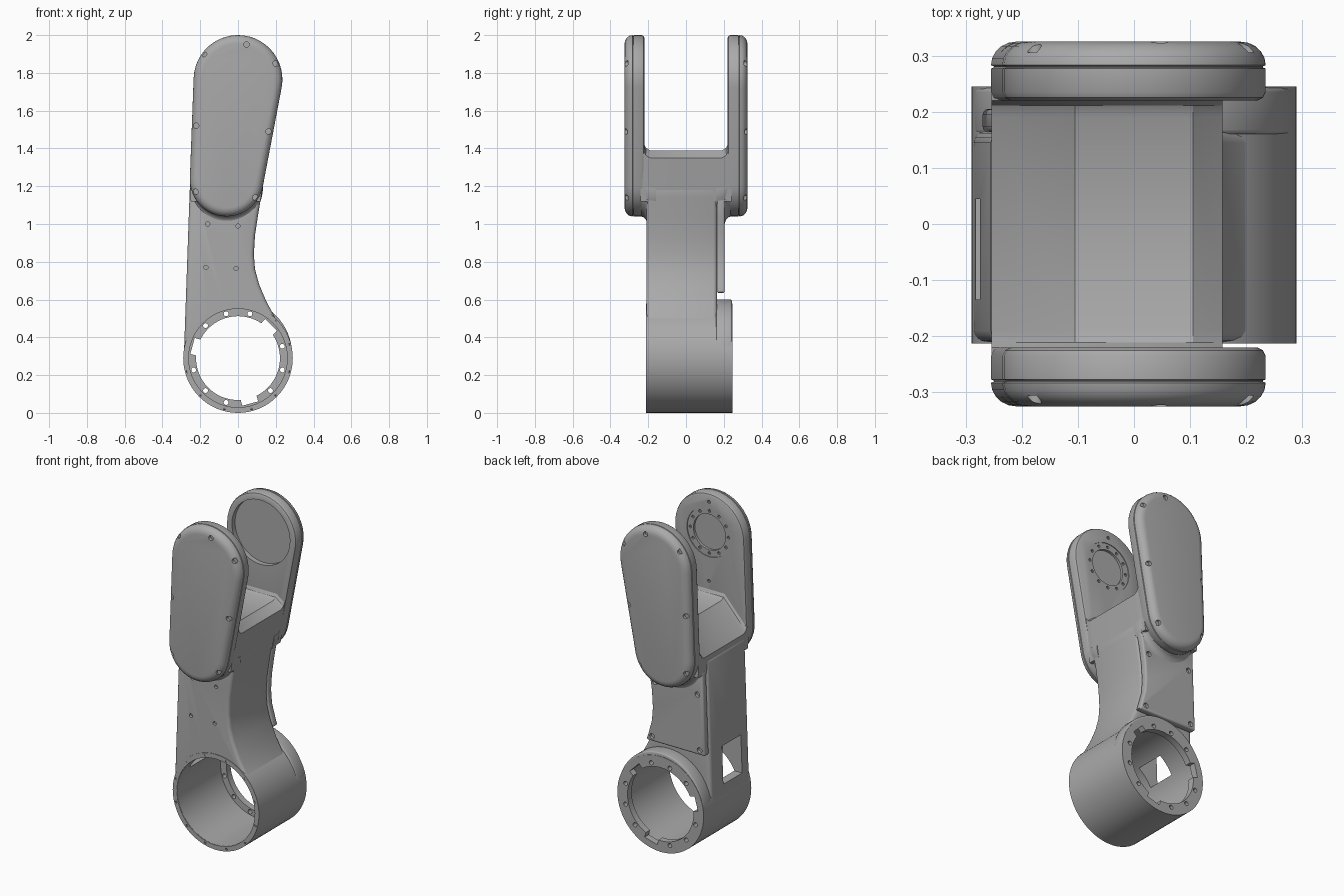
import bpy, bmesh, math
from math import sin, cos, radians, pi

old = bpy.data.objects.get("Cube")
if old:
    bpy.data.objects.remove(old, do_unlink=True)

grey = bpy.data.materials.new("machined_grey")
grey.use_nodes = True
COLOUR = (0.4, 0.4, 0.4, 1)
grey.diffuse_color = COLOUR
grey.node_tree.nodes["Principled BSDF"].inputs["Base Color"].default_value = COLOUR

RING_Z = 0.29          # centre height of the lower bore
HEAD_Z = 1.765         # centre height of the fork pivots


def loft(name, solids, closed=False):
    """Each solid is a list of equal-length point rings, skinned and capped."""
    bm = bmesh.new()
    for rings in solids:
        vs = [[bm.verts.new(p) for p in ring] for ring in rings]
        pairs = list(zip(vs, vs[1:])) + ([(vs[-1], vs[0])] if closed else [])
        n = len(vs[0])
        for a, b in pairs:
            for i in range(n):
                j = (i + 1) % n
                bm.faces.new((a[i], a[j], b[j], b[i]))
        if not closed:
            bm.faces.new(vs[0])
            bm.faces.new(vs[-1])
    bmesh.ops.recalc_face_normals(bm, faces=bm.faces)
    me = bpy.data.meshes.new(name)
    bm.to_mesh(me)
    bm.free()
    me.materials.append(grey)
    ob = bpy.data.objects.new(name, me)
    bpy.context.collection.objects.link(ob)
    return ob


def at_y(outline, y):
    return [(x, y, z) for x, z in outline]


def prism(outline, y0, y1):
    return [at_y(outline, y0), at_y(outline, y1)]


def circle(x, z, rx, n=48, rz=None):
    rz = rz or rx
    return [(x + rx * cos(2 * pi * i / n), z + rz * sin(2 * pi * i / n)) for i in range(n)]


def disc(x, z, r, y0, y1, n=16):
    return prism(circle(x, z, r, n), y0, y1)


def polar(r, deg):
    return r * cos(radians(deg)), RING_Z + r * sin(radians(deg))


def finish(ob, cuts=(), bevel=0):
    """Bevel the rim, cut the given solids away, then shade."""
    bpy.ops.object.select_all(action='DESELECT')
    bpy.context.view_layer.objects.active = ob
    ob.select_set(True)
    if bevel:
        m = ob.modifiers.new("round", 'BEVEL')
        m.width, m.segments = bevel, 3
        m.limit_method, m.angle_limit = 'ANGLE', radians(60)
        bpy.ops.object.modifier_apply(modifier=m.name)
    for solids in cuts:
        cutter = loft("cutter", solids)
        cutter.hide_render = True
        m = ob.modifiers.new("cut", 'BOOLEAN')
        m.operation, m.solver, m.object = 'DIFFERENCE', 'EXACT', cutter
        bpy.ops.object.modifier_apply(modifier=m.name)
        bpy.data.objects.remove(cutter, do_unlink=True)
    bpy.ops.object.shade_smooth_by_angle(angle=radians(32))


def pill(inset=0.0):
    """Outline of the fork arm: two circles of different size and their tangents."""
    top, bottom, low_x, low_z = 0.235, 0.195, -0.06, 1.235
    dx, dz = -low_x, HEAD_Z - low_z
    axis = math.atan2(dz, dx)
    half = pi / 2 + math.asin((top - bottom) / math.hypot(dx, dz))
    pts = []
    for i in range(25):
        a = axis - half + 2 * half * i / 24
        pts.append(((top - inset) * cos(a), HEAD_Z + (top - inset) * sin(a)))
    for i in range(21):
        a = axis + half + (2 * pi - 2 * half) * i / 20
        pts.append((low_x + (bottom - inset) * cos(a), low_z + (bottom - inset) * sin(a)))
    return pts


bore = [disc(0, RING_Z, 0.261, -0.4, 0.4, 48)]
window = [prism([(-0.4, 0.41), (-0.15, 0.41), (-0.15, 0.64), (-0.4, 0.64)], -0.135, 0.045)]

# Main arm body
right_edge = [(0.15, 0.59), (0.112, 0.68), (0.09, 0.76), (0.084, 0.84),
              (0.09, 0.94), (0.105, 1.04), (0.122, 1.14), (0.132, 1.2)]
lower = [polar(0.287, 180 + 225 * i / 30) for i in range(31)]
body = loft("arm_body", [prism(lower + right_edge + [(-0.255, 1.2)], -0.21, 0.165)])
screws = [disc(x, z, 0.011, -0.25, -0.195)
          for x, z in ((-0.16, 1.0), (0, 0.99), (-0.17, 0.77), (-0.01, 0.765))]
finish(body, [bore, window, screws], 0.02)

# Rear access plate
plate = loft("rear_plate", [prism(
    [(-0.27, 0.635), (0.126, 0.635)] + right_edge[1:-1] + [(-0.252, 1.14)], 0.163, 0.205)])
holes = [disc(x, z, 0.016, 0.188, 0.25)
         for x, z in ((-0.22, 1.0), (0.065, 1.0), (-0.235, 0.665), (0.085, 0.665))]
finish(plate, [holes], 0.01)

# Collar behind the bore
collar = loft("rear_collar", [prism(circle(0, 0.305, 0.287, 64, 0.295), 0.16, 0.243)])
finish(collar, [bore], 0.008)

# Bearing housing with its rear flange
section = [(0.29, -0.213), (0.29, 0.245), (0.222, 0.245), (0.222, 0.205),
           (0.262, 0.205), (0.262, -0.213)]
rings = []
for i in range(64):
    a = 2 * pi * i / 64
    rings.append([(r * cos(a), y, RING_Z + r * sin(a)) for r, y in section])
housing = loft("bearing_housing", [rings], closed=True)
notch_angles = (45, 165, 285)
notches = [prism([polar(0.19, a - 13), polar(0.253, a - 10), polar(0.253, a + 10),
                  polar(0.19, a + 13)], 0.18, 0.3) for a in notch_angles]
flange_holes = [disc(*polar(0.243, a), 0.013, 0.18, 0.3)
                for a in range(15, 360, 30) if a not in notch_angles]
front_holes = [disc(*polar(0.276, a), 0.007, -0.3, -0.19, 10) for a in range(15, 360, 30)]
finish(housing, [window, notches, flange_holes, front_holes])

# Fork root with its sloped saddle, filleted up towards both arms
rings = []
for y, rise in ((-0.24, 0.03), (-0.22, 0.03), (-0.211, 0.012), (-0.19, 0),
                (0.19, 0), (0.211, 0.012), (0.22, 0.03), (0.24, 0.03)):
    rings.append(at_y([(-0.25, 1.12), (0.118, 1.12), (0.158, 1.35 + rise),
                       (0.105, 1.39 + rise), (-0.105, 1.39 + rise), (-0.254, 1.225 + rise)], y))
finish(loft("fork_root", [rings]))

# Fork arms with rounded covers, and the flares below them
cover_bolts = [(0.045, 1.95), (-0.18, 1.9), (0.2, 1.85), (-0.222, 1.52),
               (0.162, 1.49), (-0.225, 1.17), (0.092, 1.14)]
for side, s in (("front", -1), ("rear", 1)):
    steps = [(0.22, 0.015), (0.225, 0.005), (0.235, 0), (0.277, 0),
             (0.279, 0.005), (0.281, 0.005), (0.283, 0)]
    steps += [(0.283 + 0.042 * sin(a), 0.045 * (1 - cos(a)))
              for a in (radians(18 * k) for k in range(1, 6))]
    arm = loft(side + "_fork_arm", [[at_y(pill(inset), s * y) for y, inset in steps]])
    cuts = [[disc(x, z, 0.015, s * 0.306, s * 0.35) for x, z in cover_bolts]]
    if s < 0:
        # Bolted drive seat
        cuts.append([disc(0, HEAD_Z, 0.148, s * 0.2, s * 0.225, 40)])
        cuts.append([disc(0, HEAD_Z, 0.108, s * 0.2, s * 0.24, 40)])
        bolts = [disc(0.128 * cos(k * pi / 6), HEAD_Z + 0.128 * sin(k * pi / 6),
                      0.009, s * 0.2, s * 0.236, 10) for k in range(12)]
        cuts.append(bolts + [disc(0, z, 0.01, s * 0.2, s * 0.236, 10) for z in (1.95, 1.47)])
    else:
        # Wide bearing recess
        cuts.append([disc(0, HEAD_Z, 0.195, s * 0.2, s * 0.25, 48)])
    finish(arm, cuts)

    flare = []
    for y, drop in ((0.16, 0.045), (0.205, 0.04), (0.212, 0.02), (0.225, 0.007), (0.245, 0)):
        flare.append([(-0.06 + 0.192 * cos(pi + pi * i / 24), s * y,
                       1.235 - drop + 0.192 * sin(pi + pi * i / 24)) for i in range(25)])
    finish(loft(side + "_flare", [flare]))
